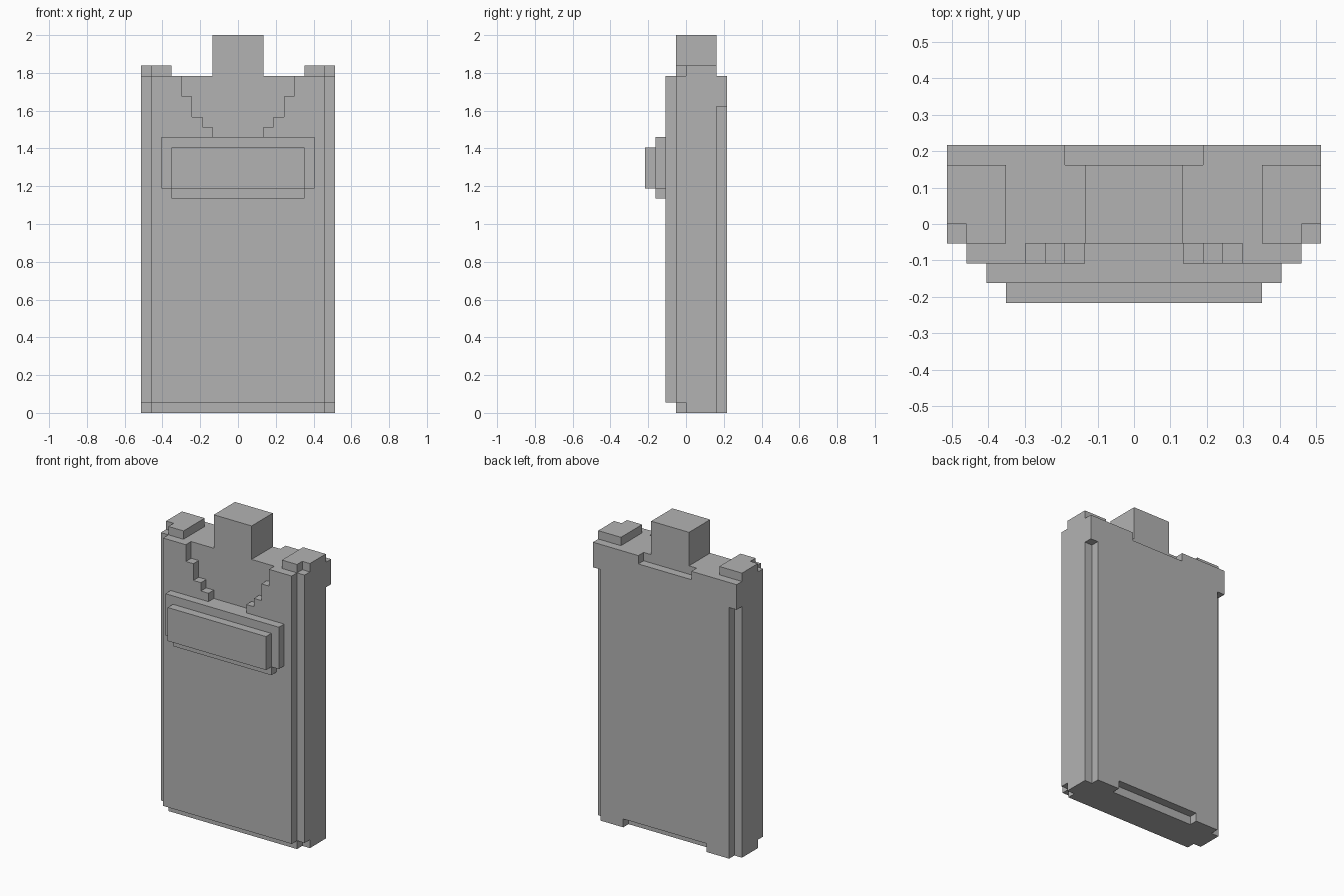
import bpy
import bmesh
from mathutils import Vector

cube = bpy.data.objects.get("Cube")
if cube:
    bpy.data.objects.remove(cube, do_unlink=True)

U = 2 / 37  # one block of the modelling grid

grey = bpy.data.materials.new("plain grey")
grey.use_nodes = True
COLOUR = (0.45, 0.45, 0.45, 1)
grey.diffuse_color = COLOUR
grey.node_tree.nodes["Principled BSDF"].inputs["Base Color"].default_value = COLOUR


def prism(name, outline, start, end, axis="y"):
    """Extrude a closed outline, in grid blocks, along y or z."""
    bm = bmesh.new()
    if axis == "y":
        corners = [(x, start, z) for x, z in outline]
        push = Vector((0, end - start, 0))
    else:
        corners = [(x, y, start) for x, y in outline]
        push = Vector((0, 0, end - start))
    face = bm.faces.new([bm.verts.new(Vector(c) * U) for c in corners])
    new = bmesh.ops.extrude_face_region(bm, geom=[face])["geom"]
    moved = [g for g in new if isinstance(g, bmesh.types.BMVert)]
    bmesh.ops.translate(bm, verts=moved, vec=push * U)
    bmesh.ops.recalc_face_normals(bm, faces=bm.faces)
    mesh = bpy.data.meshes.new(name)
    bm.to_mesh(mesh)
    bm.free()
    mesh.materials.append(grey)
    obj = bpy.data.objects.new(name, mesh)
    bpy.context.collection.objects.link(obj)


def both_sides(half):
    """Complete a left-half outline by mirroring it in x."""
    return half + [(-x, z) for x, z in reversed(half)]


def bar(half_width, low, high):
    return both_sides([(half_width, low), (half_width, high)])


# Main slab, with the front corners notched at the foot
prism("body_core", bar(9.5, 0, 33), 0, 3)
prism("body_front_layer",
      both_sides([(8.5, 0), (8.5, 1), (9.5, 1), (9.5, 33)]), -1, 0)

# Back panel, with wide shoulders and slots at top and bottom
prism("back_panel", both_sides([
    (5.5, 1), (5.5, 0), (8.5, 0), (8.5, 30), (9.5, 30), (9.5, 33),
    (3.5, 33), (3.5, 32)]), 3, 4)

# Front panel with a stepped V opening
prism("front_panel", both_sides([
    (8.5, 1), (8.5, 33), (5.5, 33), (5.5, 31), (4.5, 31), (4.5, 29),
    (3.5, 29), (3.5, 28), (2.5, 28), (2.5, 27)]), -2, -1)

# Raised plate on the front
prism("front_plate_base",
      both_sides([(6.5, 21), (6.5, 22), (7.5, 22), (7.5, 27)]), -3, -2)
prism("front_plate_face", bar(6.5, 22, 26), -4, -3)

# Central block and the two corner caps on top
prism("top_block", bar(2.5, 33, 37), -1, 3)
for name, s in (("left_cap", 1), ("right_cap", -1)):
    cap = [(6.5, -1), (8.5, -1), (8.5, 0), (9.5, 0), (9.5, 3), (6.5, 3)]
    prism(name, [(s * x, y) for x, y in cap], 33, 34, axis="z")
